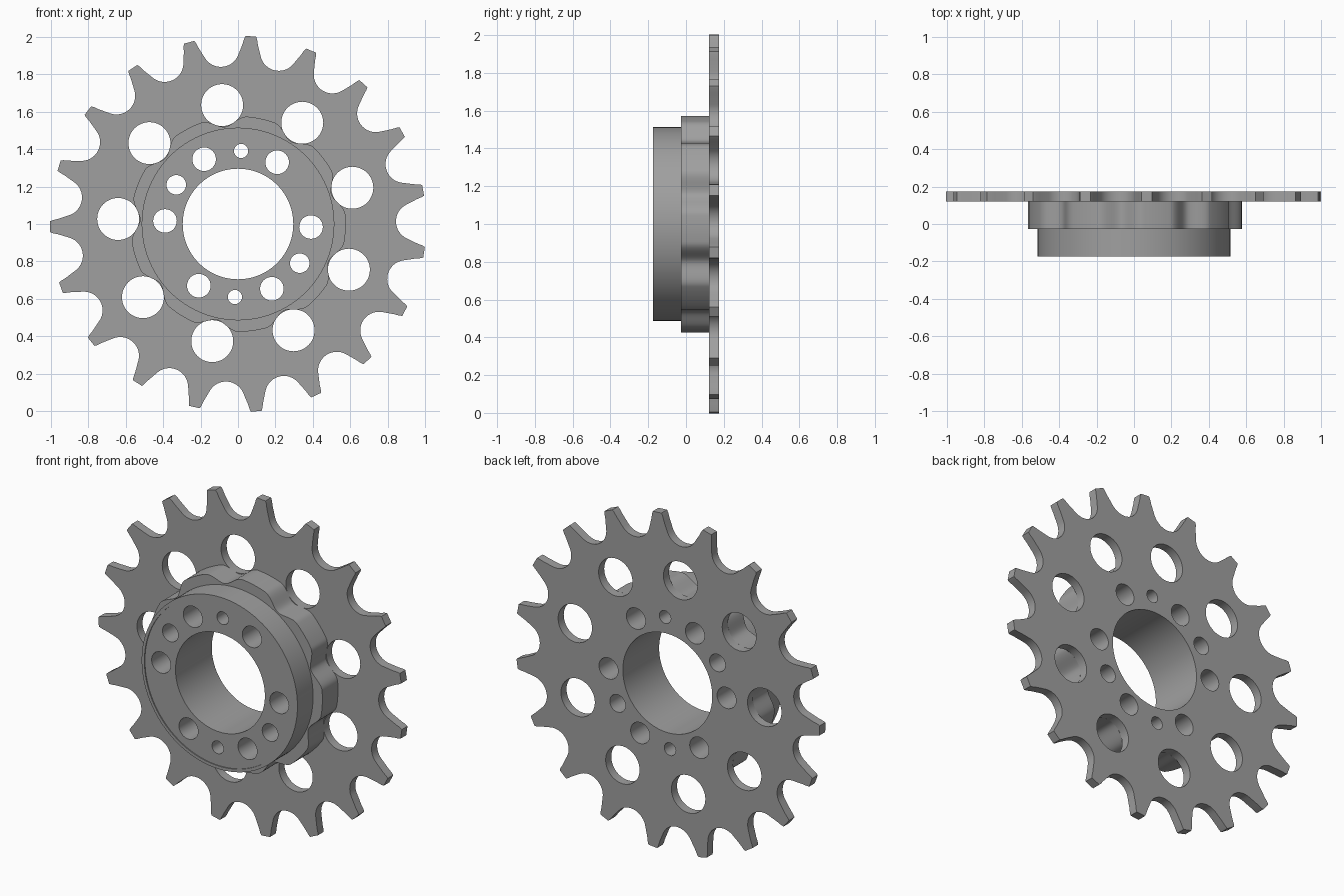
import bpy, bmesh
from math import sin, cos, radians, degrees, atan2, hypot
from mathutils import Matrix

cube = bpy.data.objects.get("Cube")
if cube:
    bpy.data.objects.remove(cube)

steel = bpy.data.materials.new("grey steel")
steel.use_nodes = True
steel.diffuse_color = (0.35, 0.35, 0.35, 1)
steel.node_tree.nodes["Principled BSDF"].inputs["Base Color"].default_value = (0.35, 0.35, 0.35, 1)

TEETH = 19
TOOTH_PHASE = 86.1      # direction of one tooth tip, degrees
HOLE_PHASE = 57.6       # direction shared by a large and a bolt hole


def polar(r, deg):
    return r * cos(radians(deg)), r * sin(radians(deg))


def circle(r, centre=(0, 0), n=48):
    return [(centre[0] + x, centre[1] + y) for x, y in (polar(r, 360 * i / n) for i in range(n))]


def slab(name, outlines, front, back):
    """Extrude filled outlines (the first outer, the rest holes) from front to back in y."""
    cu = bpy.data.curves.new(name, 'CURVE')
    cu.dimensions = '2D'
    cu.fill_mode = 'BOTH'
    cu.extrude = (back - front) / 2
    for pts in outlines:
        sp = cu.splines.new('POLY')
        sp.points.add(len(pts) - 1)
        for p, (x, y) in zip(sp.points, pts):
            p.co = (x, y, 0, 1)
        sp.use_cyclic_u = True
    tmp = bpy.data.objects.new(name + "_outline", cu)
    bpy.context.collection.objects.link(tmp)
    dg = bpy.context.evaluated_depsgraph_get()
    me = bpy.data.meshes.new_from_object(tmp.evaluated_get(dg))
    bpy.data.objects.remove(tmp)
    bpy.data.curves.remove(cu)
    # Weld the caps to the walls and stand the slab upright
    bm = bmesh.new()
    bm.from_mesh(me)
    bmesh.ops.remove_doubles(bm, verts=bm.verts, dist=1e-5)
    bm.transform(Matrix.Translation((0, (front + back) / 2, 1)) @ Matrix.Rotation(radians(90), 4, 'X'))
    bmesh.ops.recalc_face_normals(bm, faces=bm.faces)
    bm.to_mesh(me)
    bm.free()
    me.name = name
    me.materials.clear()
    me.materials.append(steel)
    ob = bpy.data.objects.new(name, me)
    bpy.context.collection.objects.link(ob)
    bpy.ops.object.select_all(action='DESELECT')
    ob.select_set(True)
    bpy.context.view_layer.objects.active = ob
    bpy.ops.object.shade_smooth_by_angle(angle=radians(25))
    return ob


def toothed_outline():
    """Roller seats joined by tapering flanks and narrow tips."""
    pitch_r, roller_r, seat = 0.943, 0.1, 64
    half = []
    for i in range(11):
        a = radians(seat * i / 10)
        half.append((pitch_r - roller_r * cos(a), roller_r * sin(a)))
    half.append((0.955, 0.118))
    half.append((0.982, 0.129))
    half.append((0.995, 0.137))
    seat_pts = [(u, -t) for u, t in reversed(half)] + half[1:]
    pts = []
    for k in range(TEETH):
        mid = TOOTH_PHASE + (k + 0.5) * 360 / TEETH
        pts += [polar(hypot(u, t), mid + degrees(atan2(t, u))) for u, t in seat_pts]
    return pts


def scalloped_outline():
    """Nine rounded lobes with a hollow beside every large hole."""
    pts = []
    for i in range(360):
        off = abs((i + 20) % 40 - 20)
        s = min(off / 12.5, 1)
        pts.append(polar(0.523 + 0.052 * s * s * (3 - 2 * s), HOLE_PHASE + i))
    return pts


# Holes shared by every layer: bore, six bolt holes, two dowel and two pin holes
bore = [circle(0.295, n=96)]
bolts = [circle(0.063, polar(0.39, HOLE_PHASE + 60 * k), 32) for k in range(6)]
dowels = [circle(0.052, polar(0.39, HOLE_PHASE + 90 + 180 * k), 32) for k in range(2)]
pins = [circle(0.038, polar(0.39, HOLE_PHASE + 30 + 180 * k), 24) for k in range(2)]
through = bore + bolts + dowels + pins
lightening = [circle(0.112, polar(0.64, HOLE_PHASE + 40 * k)) for k in range(9)]

slab("toothed_plate", [toothed_outline()] + through + lightening, 0.121, 0.174)
slab("scalloped_hub", [scalloped_outline()] + through, -0.026, 0.121)
slab("hub_boss", [circle(0.496, n=96)] + through, -0.168, -0.026)
slab("boss_rim", [circle(0.514, n=96), circle(0.496, n=96)], -0.174, -0.026)
